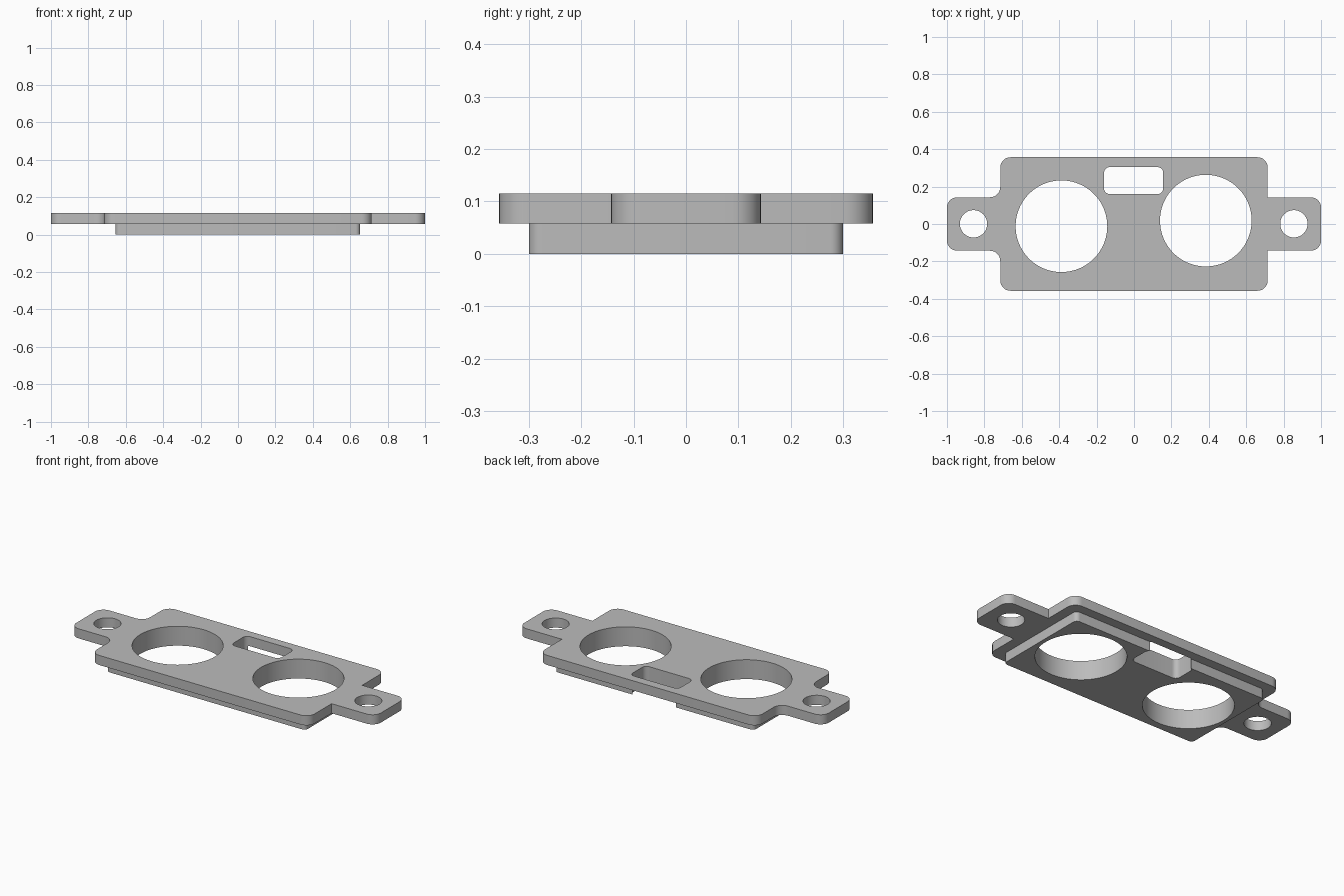
import bpy, bmesh, math
from mathutils import Vector

cube = bpy.data.objects.get("Cube")
if cube:
    bpy.data.objects.remove(cube, do_unlink=True)

grey = bpy.data.materials.new("satin grey")
grey.use_nodes = True
colour = (0.5, 0.5, 0.5, 1)
grey.diffuse_color = colour
grey.node_tree.nodes["Principled BSDF"].inputs["Base Color"].default_value = colour

BOTTOM, STEP, TOP = 0.0, 0.058, 0.115


def rounded(corners, steps=8):
    """Outline from (x, y, radius) right-angled corners, each rounded by an arc."""
    out = []
    for i, (x, y, r) in enumerate(corners):
        p = Vector((x, y))
        if r == 0:
            out.append(p)
            continue
        a = (Vector(corners[i - 1][:2]) - p).normalized()
        b = (Vector(corners[(i + 1) % len(corners)][:2]) - p).normalized()
        for k in range(steps + 1):
            t = k / steps * math.pi / 2
            out.append(p + r * (a * (1 - math.sin(t)) + b * (1 - math.cos(t))))
    return out


def rectangle(x0, x1, y0, y1, r):
    return rounded([(x0, y0, r), (x1, y0, r), (x1, y1, r), (x0, y1, r)])


def circle(x, y, r, n=96):
    return [Vector((x + r * math.cos(k * math.tau / n), y + r * math.sin(k * math.tau / n)))
            for k in range(n)]


def prism(name, outline, z0, z1):
    bm = bmesh.new()
    face = bm.faces.new([bm.verts.new((p.x, p.y, z0)) for p in outline])
    ext = bmesh.ops.extrude_face_region(bm, geom=[face])
    top = [v for v in ext["geom"] if isinstance(v, bmesh.types.BMVert)]
    bmesh.ops.translate(bm, verts=top, vec=(0, 0, z1 - z0))
    bmesh.ops.recalc_face_normals(bm, faces=bm.faces)
    mesh = bpy.data.meshes.new(name)
    bm.to_mesh(mesh)
    bm.free()
    mesh.materials.append(grey)
    obj = bpy.data.objects.new(name, mesh)
    bpy.context.collection.objects.link(obj)
    return obj


# Flange with an ear at each end; only the -x ear has filleted inner corners
W, D, EAR, R = 0.715, 0.357, 0.143, 0.055
flange = prism("mounting_plate", rounded([
    (-W, -D, R), (W, -D, R), (W, -EAR, 0), (1, -EAR, R), (1, EAR, R), (W, EAR, 0),
    (W, D, R), (-W, D, R), (-W, EAR, R), (-1, EAR, R), (-1, -EAR, R), (-W, -EAR, R)]),
    STEP, TOP)

# Raised underside, overlapping the flange so that the union is clean
boss = prism("lower_step", rectangle(-0.655, 0.653, -0.3, 0.3, 0.025), BOTTOM, 0.09)

# Through holes: offset large bores, screw holes, and the slot open at the step's back
cuts = {
    "right_bore": circle(-0.388, -0.012, 0.245),
    "left_bore": circle(0.384, 0.018, 0.245),
    "right_screw_hole": circle(-0.858, 0.001, 0.073, 48),
    "left_screw_hole": circle(0.855, 0.001, 0.073, 48),
    "slot": rectangle(-0.16, 0.156, 0.16, 0.304, 0.03),
}
tools = [(boss, "UNION")]
tools += [(prism(n + "_cutter", o, -0.1, 0.2), "DIFFERENCE") for n, o in cuts.items()]
for tool, operation in tools:
    mod = flange.modifiers.new(tool.name, "BOOLEAN")
    mod.object, mod.operation, mod.solver = tool, operation, "EXACT"
    tool.hide_render = True

# Bake the booleans and drop the helpers
graph = bpy.context.evaluated_depsgraph_get()
graph.update()
solid = bpy.data.meshes.new_from_object(flange.evaluated_get(graph))
flange.modifiers.clear()
flange.data = solid
solid.materials.clear()
solid.materials.append(grey)
for poly in solid.polygons:
    poly.material_index = 0
for tool, _ in tools:
    bpy.data.objects.remove(tool, do_unlink=True)

bpy.ops.object.select_all(action="DESELECT")
flange.select_set(True)
bpy.context.view_layer.objects.active = flange
bpy.ops.object.shade_smooth_by_angle(angle=math.radians(30))
